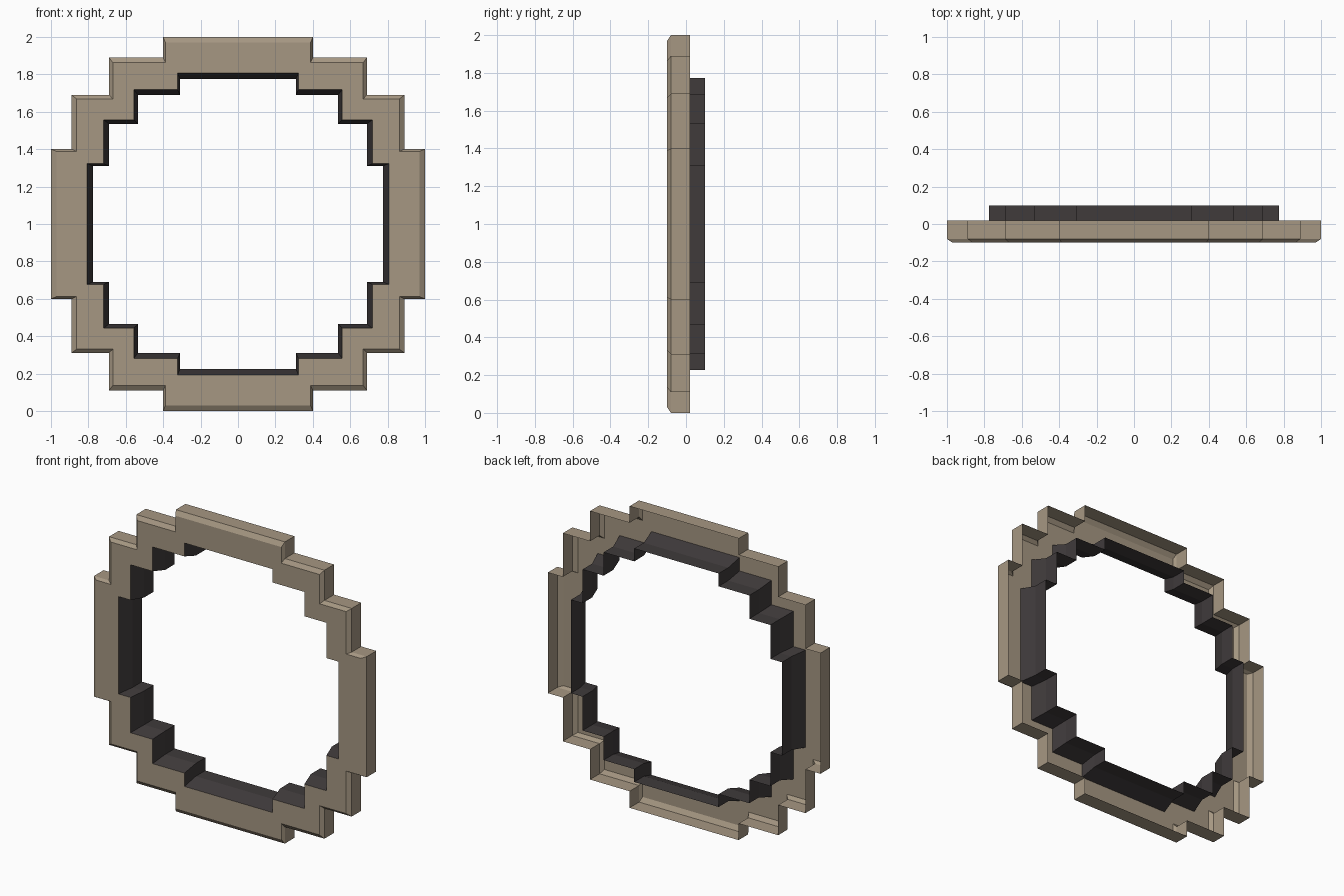
import bpy
import bmesh

if "Cube" in bpy.data.objects:
    bpy.data.objects.remove(bpy.data.objects["Cube"])


def material(name, rgb):
    mat = bpy.data.materials.new(name)
    mat.use_nodes = True
    mat.diffuse_color = (*rgb, 1)
    mat.node_tree.nodes["Principled BSDF"].inputs["Base Color"].default_value = (*rgb, 1)
    return mat


# Stepped outline: one quarter, turned four times
quarter = [(1.0, 0.4), (0.89, 0.4), (0.89, 0.69), (0.69, 0.69),
           (0.69, 0.89), (0.4, 0.89), (0.4, 1.0)]
quarter.insert(0, (1.0, -0.4))
outline = []
for turn in range(4):
    outline += quarter[1:-1] + [quarter[-1]]
    quarter = [(-z, x) for x, z in quarter]


def stepped_shell(name, sections, mat):
    """Bridge scaled copies of the outline, given as (depth y, scale)."""
    bm = bmesh.new()
    rings = [[bm.verts.new((x * s, y, 1 + z * s)) for x, z in outline]
             for y, s in sections]
    count = len(outline)
    for a, b in zip(rings, rings[1:]):
        for i in range(count):
            j = (i + 1) % count
            bm.faces.new((a[i], a[j], b[j], b[i]))
    mesh = bpy.data.meshes.new(name)
    bm.to_mesh(mesh)
    bm.free()
    mesh.materials.append(mat)
    obj = bpy.data.objects.new(name, mesh)
    bpy.context.collection.objects.link(obj)
    return obj


tan = material("warm stone", (0.38, 0.31, 0.225))
dark = material("dark charcoal", (0.050, 0.043, 0.044))

# Open-backed frame with a chamfered front edge
stepped_shell("frame", [(0.02, 1), (-0.08, 1), (-0.1, 0.97), (-0.1, 0.807)], tan)
# Inner lining that narrows, then runs straight out of the back
stepped_shell("inner_lining", [(-0.1, 0.807), (0.0, 0.774), (0.1, 0.774)], dark)
